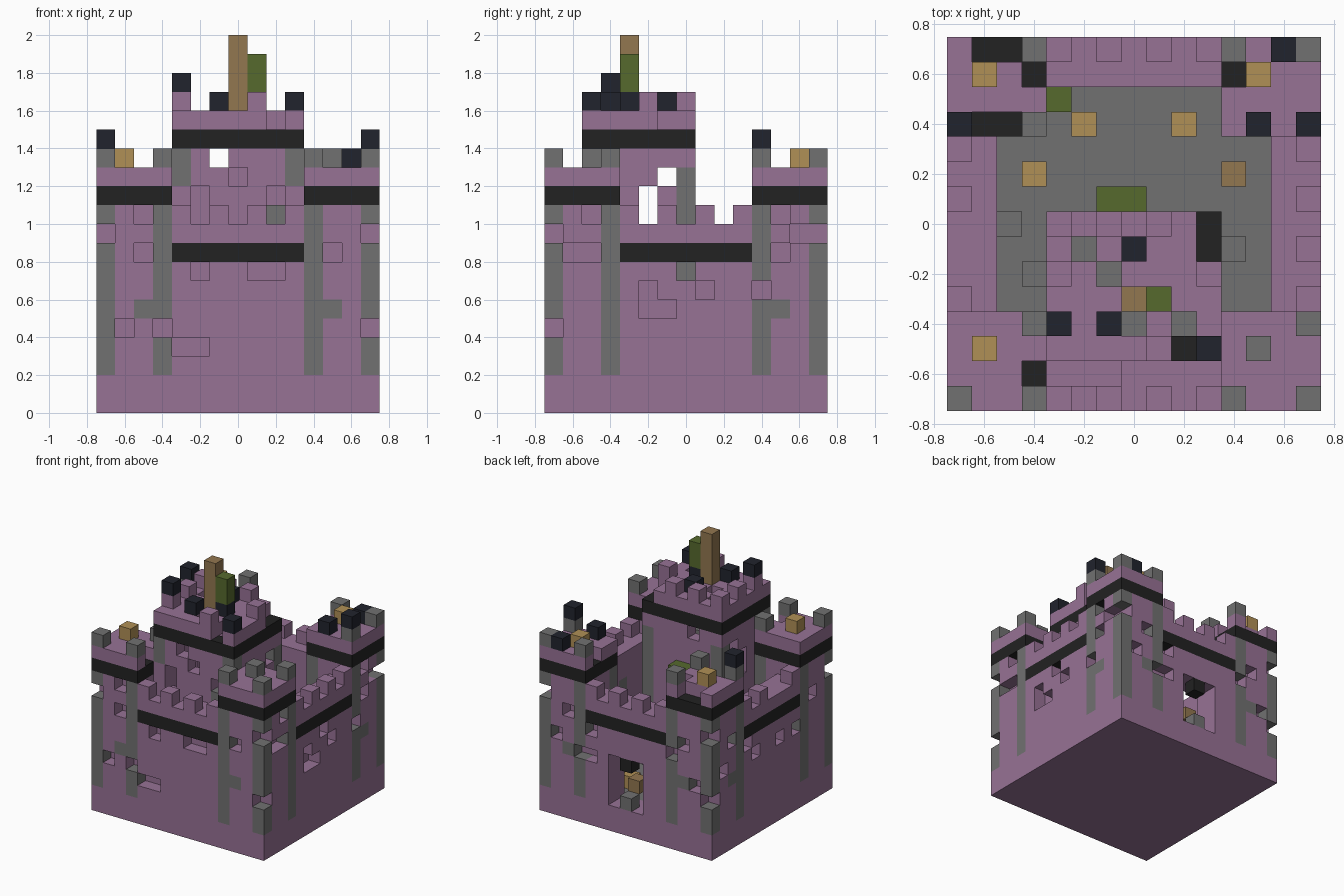
import bpy
import bmesh
from mathutils import Vector

old = bpy.data.objects.get("Cube")
if old:
    bpy.data.objects.remove(old, do_unlink=True)

CELL = 0.1
cells = {}          # (x, y, z) block position -> part name


def span(v):
    return range(v[0], v[1] + 1) if isinstance(v, tuple) else (v,)


def fill(part, x, y, z):
    """Fill an inclusive range of blocks; part None carves them away."""
    for i in span(x):
        for j in span(y):
            for k in span(z):
                if part:
                    cells[i, j, k] = part
                else:
                    cells.pop((i, j, k), None)


def ring(part, x, y, z):
    """Outline of a rectangle of blocks."""
    for side in x:
        fill(part, side, y, z)
    for side in y:
        fill(part, x, side, z)


def stamp(part, z, *spots):
    for x, y in spots:
        fill(part, x, y, z)


# Base, courtyard floor and outer wall
FULL = (-7, 7)
YARD = (-5, 5)
fill("base", FULL, FULL, (0, 1))
fill("courtyard_floor", YARD, YARD, 1)
fill("outer_wall", FULL, FULL, (2, 9))
fill(None, YARD, YARD, (2, 9))
ring("wall_band", FULL, FULL, 8)

# Wall crenellations
for a in (-3, -1, 1, 3):
    stamp("wall_merlons", 10, (a, 7), (a, -7), (7, a))
    if a != -1:
        fill("wall_merlons", -7, a, 10)
fill(None, (-3, -1), -6, 9)

# Corner towers with stone corner posts
for sx in (-1, 1):
    for sy in (-1, 1):
        xr = tuple(sorted((4 * sx, 7 * sx)))
        yr = tuple(sorted((4 * sy, 7 * sy)))
        fill("towers", xr, yr, (2, 12))
        for px in xr:
            for py in yr:
                fill("stone_posts", px, py, (2, 10))
        fill("stone_posts", 5 * sx, 7 * sy, 5)
        ring("tower_bands", xr, yr, 11)
    fill("stone_posts", 7 * sx, 5, 5)

# Worn tower roofs, merlons and rooftop blocks
stamp(None, 12, (-6, 7), (-5, 7), (-4, 6), (4, 6), (-6, 4), (-5, 4), (-4, -6))
stamp("tower_merlons", 13, (-7, -7), (-4, -7), (4, -7), (7, -7), (7, -4),
      (-4, -4), (-4, 7), (4, 7), (7, 7), (-4, 4), (-7, 4), (7, 4), (5, -5))
stamp("tower_caps", 14, (-7, 4), (7, 4))
stamp("tower_caps", 13, (5, 4), (6, 7))
stamp("tower_lamps", 13, (-6, 6), (5, 6), (-6, -5))

# Hollow keep behind the front wall
KX, KY = (-3, 3), (-5, 0)
fill("keep", KX, KY, (2, 15))
fill(None, (-2, 2), (-4, -1), (2, 14))
for sx in KX:
    fill("keep_posts", sx, 0, (2, 12))
    fill("keep_posts", sx, -5, (12, 13))
fill("keep_posts", 2, -5, 10)
ring("keep_band", KX, KY, 14)
stamp(None, 15, (3, 0), (3, -1), (2, -5), (-2, -1), (-1, -2), (0, -4), (2, -4))
stamp("keep_merlons", 16, (-3, -4), (1, -5), (-3, 0), (-3, -2), (3, -2), (1, 0), (-1, 0))
stamp("keep_caps", 16, (-1, -4), (3, -5), (0, -1), (1, -3))
fill("keep_caps", -3, -4, 17)

# Keep windows
for y in KY:
    fill(None, -1, y, 13)
fill(None, 0, -5, 12)
fill(None, -2, -5, (10, 11))
fill(None, 2, -5, 11)
for x in KX:
    fill(None, x, -2, (10, 11))
    fill(None, x, -1, 12)

# Flagpole and flag
fill("flagpole", 0, -3, (16, 19))
fill("flag", 1, -3, (17, 18))

# Courtyard furnishings
stamp("yard_lamps", 2, (-2, 4), (2, 4), (-4, 2))
fill("yard_crate", 4, 2, 2)
fill("yard_bush", -3, 5, 2)
fill("keep_banner", (-1, 0), 1, (8, 10))
stamp("yard_stones", 2, (-5, 0), (4, -1), (-4, -2))

# Rear gate
fill(None, (-1, 1), (6, 7), (2, 5))
fill("gate_stone", 0, 7, 2)
fill("gate_crate", 0, 6, 3)
fill("gate_lintel", 0, 7, 5)

# Missing blocks at the tower corners
for sx in (-7, 7):
    for sy in (-7, 7):
        fill(None, sx, sy, 9)
        if (sx, sy) != (-7, -7) and (sx, sy) != (7, 7):
            fill(None, sx, sy, 4)
fill(None, 7, -7, 4)

# Missing blocks in the front and rear faces
for x, z in ((-5, 8), (5, 8), (-4, 4), (-6, 4), (-5, 10), (-2, 7), (1, 7), (2, 7), (-3, 3), (-2, 3)):
    fill(None, x, -7, z)
for x, z in ((4, 5), (6, 6), (3, 5), (3, 7), (-4, 7), (-6, 5), (5, 8), (-5, 8)):
    fill(None, x, 7, z)

# Missing blocks in the side faces
for y, z in ((-5, 8), (-6, 8), (-5, 10), (1, 6), (4, 6), (-2, 5), (-1, 5), (-2, 6), (5, 8), (5, 10), (6, 9)):
    fill(None, 7, y, z)
for y, z in ((3, 7), (2, 6), (-1, 6), (-3, 6), (6, 6), (5, 8), (-5, 8)):
    fill(None, -7, y, z)
fill("keep_posts", 6, 0, 7)
fill(None, 7, 0, 7)

# Colours
palette = {
    "purple_brick": (0.309, 0.168, 0.301),
    "grey_stone": (0.165, 0.165, 0.165),
    "black_trim": (0.016, 0.016, 0.016),
    "navy_cap": (0.015, 0.017, 0.026),
    "gold_lamp": (0.434, 0.279, 0.093),
    "brown_wood": (0.288, 0.184, 0.08),
    "olive_cloth": (0.093, 0.144, 0.027),
}
uses = {
    "grey_stone": "courtyard_floor stone_posts tower_merlons keep_posts yard_stones gate_stone",
    "black_trim": "wall_band tower_bands keep_band gate_lintel",
    "navy_cap": "tower_caps keep_caps",
    "gold_lamp": "tower_lamps yard_lamps",
    "brown_wood": "flagpole yard_crate gate_crate",
    "olive_cloth": "flag yard_bush keep_banner",
}
part_colour = {p: c for c, names in uses.items() for p in names.split()}
materials = {}
for name, rgb in palette.items():
    mat = bpy.data.materials.new(name)
    mat.use_nodes = True
    mat.diffuse_color = (*rgb, 1)
    mat.node_tree.nodes["Principled BSDF"].inputs["Base Color"].default_value = (*rgb, 1)
    materials[name] = mat

# One mesh per part, keeping only the exposed block faces
AXES = [Vector(a) * s for a in ((1, 0, 0), (0, 1, 0), (0, 0, 1)) for s in (1, -1)]
for part in sorted(set(cells.values())):
    bm = bmesh.new()
    for cell, owner in cells.items():
        if owner != part:
            continue
        centre = Vector(cell) + Vector((0, 0, 0.5))
        for n in AXES:
            if tuple(int(c + d) for c, d in zip(cell, n)) in cells:
                continue
            u = Vector((n.y, n.z, n.x))
            v = n.cross(u)
            corners = [centre + (n + a * u + b * v) / 2
                       for a, b in ((-1, -1), (1, -1), (1, 1), (-1, 1))]
            bm.faces.new([bm.verts.new(c * CELL) for c in corners])
    bmesh.ops.remove_doubles(bm, verts=bm.verts, dist=CELL / 100)
    mesh = bpy.data.meshes.new(part)
    bm.to_mesh(mesh)
    bm.free()
    mesh.materials.append(materials[part_colour.get(part, "purple_brick")])
    bpy.context.scene.collection.objects.link(bpy.data.objects.new(part, mesh))
